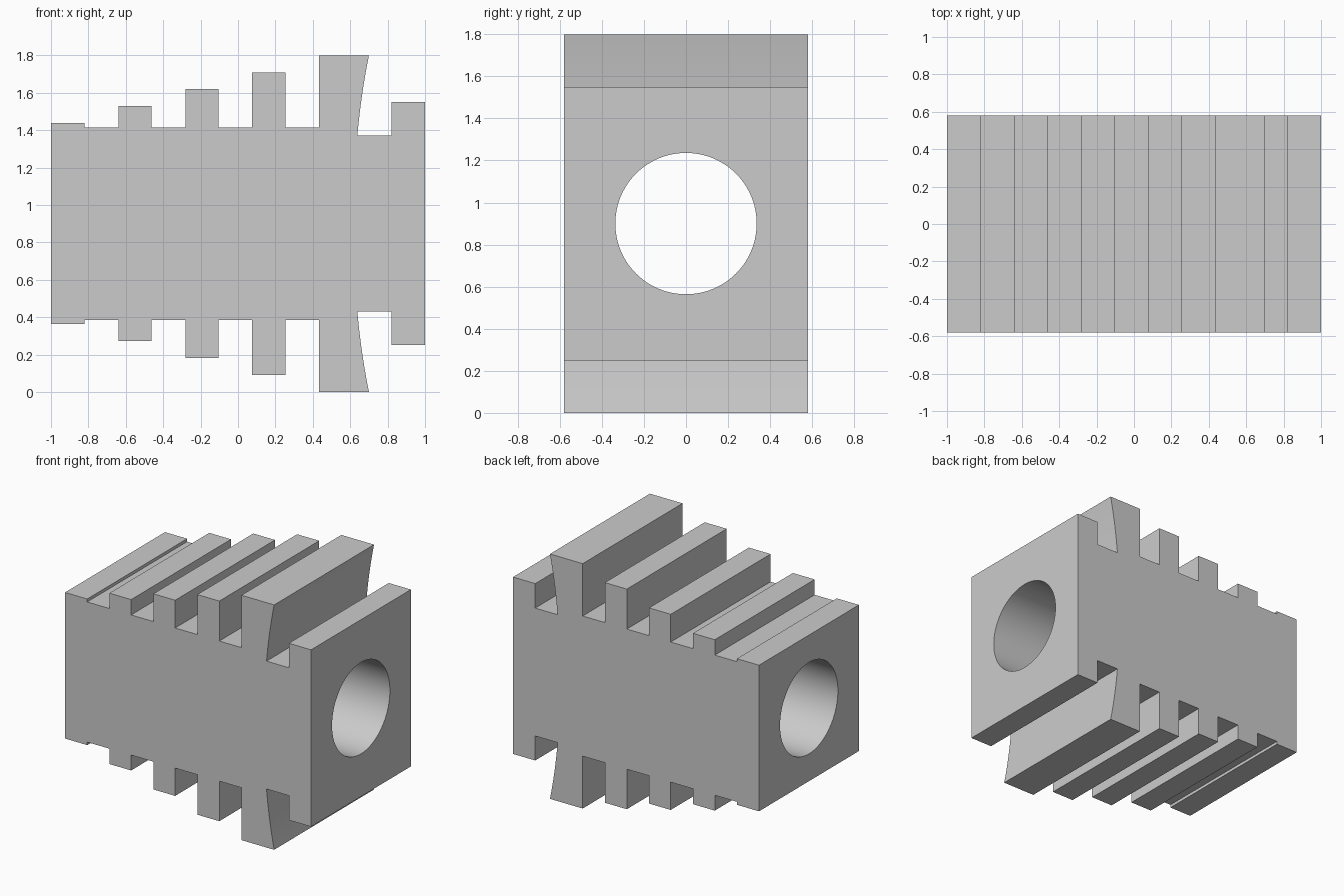
import bpy
import bmesh
import math

cube = bpy.data.objects.get("Cube")
if cube:
    bpy.data.objects.remove(cube, do_unlink=True)

MID = 0.9            # height of the bore axis
HALF_DEPTH = 0.58
CORE = 0.515         # half height of the groove floors
BORE_RADIUS = 0.336

grey = bpy.data.materials.new("light grey")
grey.use_nodes = True
grey.diffuse_color = (0.6, 0.6, 0.6, 1)
grey.node_tree.nodes["Principled BSDF"].inputs["Base Color"].default_value = (0.6, 0.6, 0.6, 1)

# Half profile: ribs rising to the right, as x and height above the axis
half = []
for left, right, top in [(-1, -0.82, 0.537), (-0.64, -0.463, 0.628),
                         (-0.282, -0.105, 0.719), (0.075, 0.254, 0.809)]:
    half += [(left, CORE if left > -1 else top), (left, top), (right, top), (right, CORE)]
half = half[1:]
half += [(0.434, CORE), (0.434, MID)]

# Tall rib with a gently hollowed, undercut flank
STEPS = 10
for i in range(STEPS + 1):
    t = i / STEPS
    half.append((0.70 - 0.062 * t - 0.024 * t * (1 - t), MID - 0.43 * t))

# Deep groove and end flange
half += [(0.82, 0.47), (0.82, 0.65), (1, 0.65)]

# Mirror the profile about the axis and extrude it
outline = half + [(x, -h) for x, h in reversed(half)]
bm = bmesh.new()
face = bm.faces.new([bm.verts.new((x, -HALF_DEPTH, MID + h)) for x, h in outline])
extruded = bmesh.ops.extrude_face_region(bm, geom=[face])
moved = [v for v in extruded["geom"] if isinstance(v, bmesh.types.BMVert)]
bmesh.ops.translate(bm, verts=moved, vec=(0, 2 * HALF_DEPTH, 0))
bmesh.ops.recalc_face_normals(bm, faces=bm.faces)
mesh = bpy.data.meshes.new("ribbed_block")
bm.to_mesh(mesh)
bm.free()
mesh.materials.append(grey)
block = bpy.data.objects.new("ribbed_block", mesh)
bpy.context.collection.objects.link(block)

# Round bore through the full length
bpy.ops.mesh.primitive_cylinder_add(vertices=96, radius=BORE_RADIUS, depth=3,
                                    location=(0, 0, MID), rotation=(0, math.pi / 2, 0))
cutter = bpy.context.object
cutter.name = "bore_cutter"
cutter.hide_render = True
cutter.data.materials.append(grey)
cut = block.modifiers.new("bore", "BOOLEAN")
cut.operation = "DIFFERENCE"
cut.solver = "EXACT"
cut.object = cutter

bpy.ops.object.select_all(action="DESELECT")
block.select_set(True)
bpy.context.view_layer.objects.active = block
bpy.ops.object.modifier_apply(modifier=cut.name)
bpy.data.objects.remove(cutter, do_unlink=True)
bpy.ops.object.shade_smooth_by_angle(angle=math.radians(30))
